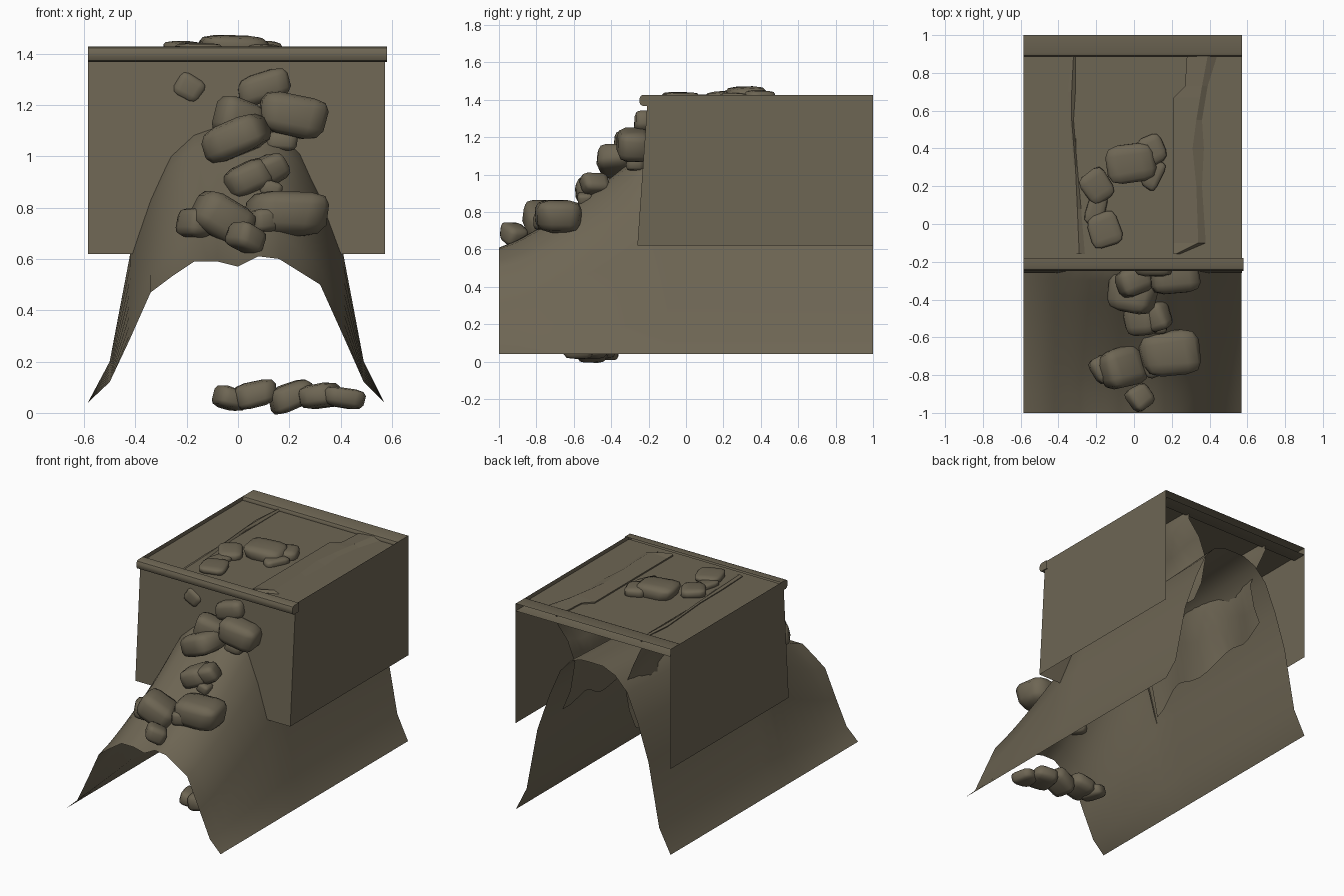
import bpy, bmesh, math, random
from mathutils import Vector, Euler

random.seed(4)
if "Cube" in bpy.data.objects:
    bpy.data.objects.remove(bpy.data.objects["Cube"])

STONE = (0.155, 0.132, 0.088, 1)
stone = bpy.data.materials.new("brown_stone")
stone.use_nodes = True
stone.diffuse_color = STONE
bsdf = stone.node_tree.nodes["Principled BSDF"]
bsdf.inputs["Base Color"].default_value = STONE
bsdf.inputs["Roughness"].default_value = 0.9


def finish(name, bm, smooth=None):
    mesh = bpy.data.meshes.new(name)
    bm.to_mesh(mesh)
    bm.free()
    obj = bpy.data.objects.new(name, mesh)
    bpy.context.collection.objects.link(obj)
    mesh.materials.append(stone)
    if smooth:
        bpy.ops.object.select_all(action="DESELECT")
        obj.select_set(True)
        bpy.context.view_layer.objects.active = obj
        bpy.ops.object.shade_smooth_by_angle(angle=math.radians(smooth))
    return obj


def sheet(name, rows, smooth=None, capped=False):
    """Skin a grid of points, optionally closing its first and last rows."""
    bm = bmesh.new()
    grid = [[bm.verts.new(p) for p in row] for row in rows]
    for a, b in zip(grid, grid[1:]):
        for i in range(len(a) - 1):
            bm.faces.new((a[i], a[i + 1], b[i + 1], b[i]))
    if capped:
        bm.faces.new(grid[0][::-1])
        bm.faces.new(grid[-1])
    return finish(name, bm, smooth)


def lerp_table(table, x, column):
    for a, b in zip(table, table[1:]):
        if x <= b[0]:
            t = (x - a[0]) / (b[0] - a[0])
            return a[column] + t * (b[column] - a[column])
    return table[-1][column]


# Arched mound: x, height at the front edge, height under the block
ARCH = [(-.585, .04, .04), (-.5, .12, .2), (-.42, .29, .62), (-.34, .47, .85),
        (-.26, .53, 1.02), (-.17, .59, 1.1), (-.08, .59, 1.13), (0, .57, 1.13),
        (.08, .61, 1.13), (.16, .6, 1.11), (.24, .55, 1.03), (.32, .5, .86),
        (.41, .3, .62), (.49, .12, .2), (.57, .04, .04)]


def mound_height(x, y):
    t = min(1, (y + 1) / .78) ** 1.25
    low, high = lerp_table(ARCH, x, 1), lerp_table(ARCH, x, 2)
    crest = .05 * max(0, y) * max(0, 1 - (x / .4) ** 2)
    return low + (high - low) * t + crest


depths = [-1 + i * .1 for i in range(21)]
sheet("mound", [[(p[0], y, mound_height(p[0], y)) for p in ARCH]
                for y in depths], 50)

# Block: thin walls, front wall cut along the mound
LEFT, RIGHT, BASE, ROOF, TOP = -.585, .572, .62, 1.4, 1.427


def wall_y(z):
    return -.26 + (z - BASE) * .07


columns = [LEFT + i * (RIGHT - LEFT) / 46 for i in range(47)]
front = []
for x in columns:
    bottom = max(BASE, mound_height(x, -.25) - .03)
    front.append([(x, wall_y(z), z) for z in (bottom, ROOF)])
sheet("front_wall", front)

for name, x in (("side_wall_west", LEFT), ("side_wall_east", RIGHT)):
    sheet(name, [[(x, wall_y(BASE), BASE), (x, wall_y(TOP), TOP)],
                 [(x, 1, BASE), (x, 1, TOP)]])

sheet("roof", [[(LEFT, y, ROOF), (RIGHT, y, ROOF)] for y in (-.21, .92)])


# Rounded lips along the front and back of the roof
def lip(name, y0, y1, drop, overhang):
    profile = [(y1, TOP), (y0, TOP)]
    for i in range(1, 6):
        a = math.pi * i / 5
        profile.append((y0 - .02 * math.sin(a),
                        TOP - drop / 2 + drop / 2 * math.cos(a)))
    profile.append((y1, TOP - drop))
    sheet(name, [[(x, y, z) for y, z in profile]
                 for x in (LEFT, RIGHT + overhang)], 35, True)


lip("front_lip", -.23, -.18, .06, .008)
lip("back_lip", .905, 1, .05, 0)


# Ragged rock curtains from the roof down through the tunnel, waving in depth
def curtain(name, path, phase):
    rows = []
    for i in range(17):
        y = -.16 + i * .068
        row = []
        for k, (x, z) in enumerate(path):
            wave = math.sin(y * 9 + phase + k * .8)
            row.append((x + (.03 * wave if k else 0), y,
                        z + (.04 * math.sin(y * 13 + k + phase) if k else 0)
                        + (.14 * (y - .4) if k == len(path) - 1 else 0)))
        rows.append(row)
    sheet(name, rows, 60)


curtain("rock_curtain_east", [(.32, 1.403), (.31, 1.32), (.25, 1.2),
                              (.21, 1.08), (.24, .92), (.28, .73)], 0)
curtain("rock_curtain_west", [(-.31, 1.403), (-.29, 1.32), (-.23, 1.2),
                              (-.2, 1.08), (-.25, .92), (-.3, .71)], 2)


# Raised ragged slabs on the roof: left edge, ridge, right edge, depth
def roof_slab(name, path, height):
    rows = []
    for x0, x1, x2, y in path:
        rows.append([(x0, y, ROOF), (x0, y, ROOF + height / 2),
                     (x1, y, ROOF + height), (x2, y, ROOF + .001)])
    sheet(name, rows)


roof_slab("roof_crack_west", [(-.31, -.29, -.26, -.16), (-.32, -.3, -.28, .08),
                              (-.32, -.31, -.3, .3), (-.34, -.33, -.32, .55),
                              (-.35, -.33, -.31, .7), (-.33, -.32, -.31, .9)],
          .012)
roof_slab("roof_crack_east", [(.21, .22, .24, -.16), (.21, .34, .38, -.1),
                              (.21, .33, .36, .2), (.21, .31, .37, .4),
                              (.21, .33, .36, .55), (.21, .35, .38, .67),
                              (.27, .36, .39, .73), (.28, .39, .44, .89)],
          .018)


# Boulders: well rounded, tapered and jittered blocks
def boulder(name, place, size, turn=(0, 0, 0)):
    bm = bmesh.new()
    bmesh.ops.create_cube(bm, size=1)
    for v in bm.verts:
        v.co = [c * random.uniform(.82, 1.1) for c in v.co]
    bmesh.ops.bevel(bm, geom=bm.edges[:], offset=.26, segments=2,
                    profile=.5, affect="EDGES")
    spin = Euler([math.radians(a) for a in turn]).to_matrix()
    for v in bm.verts:
        v.co = spin @ Vector(c * s for c, s in zip(v.co, size)) + Vector(place)
    finish(name, bm, 60)


SLOPE = [
    ((.185, -.69, .775), (.32, .25, .18), (0, 4, 8)),
    ((-.06, -.76, .76), (.23, .22, .17), (0, 30, 15)),
    ((-.17, -.77, .74), (.11, .15, .12), (0, 10, 30)),
    ((.03, -.92, .68), (.13, .13, .11), (0, 20, 35)),
    ((.1, -.76, .75), (.11, .12, .1), (0, 0, 20)),
    ((.04, -.5, .91), (.19, .18, .13), (0, -25, 10)),
    ((.13, -.49, .95), (.11, .14, .12), (0, -30, 20)),
    ((.13, -.54, .87), (.08, .08, .07), (0, 20, 0)),
    ((-.01, -.37, 1.07), (.28, .2, .15), (0, -25, -10)),
    ((.0, -.3, 1.15), (.19, .16, .15), (0, 15, 20)),
    ((.21, -.28, 1.16), (.26, .18, .17), (0, 12, 5)),
    ((.1, -.22, 1.27), (.21, .13, .12), (0, -15, 0)),
    ((.17, -.27, 1.06), (.12, .1, .07), (0, 5, 0)),
    ((-.19, -.2, 1.27), (.11, .06, .1), (0, 30, 0)),
]
ROOF_ROCKS = [
    ((-.01, .33, 1.42), (.27, .22, .1), (0, 0, 8)),
    ((.1, .39, 1.415), (.13, .16, .07), (0, 0, 25)),
    ((.1, .26, 1.405), (.09, .16, .06), (0, 0, -25)),
    ((-.2, .2, 1.415), (.16, .17, .06), (5, 0, 35)),
    ((-.2, .08, 1.41), (.1, .18, .04), (0, 0, -15)),
    ((-.16, -.03, 1.415), (.17, .18, .05), (0, 0, 20)),
]
GROUND = [
    ((-.03, -.45, .055), (.13, .17, .09), (0, 15, 20)),
    ((.07, -.47, .07), (.18, .19, .1), (0, -12, 0)),
    ((.21, -.5, .065), (.18, .17, .1), (0, -20, 10)),
    ((.32, -.53, .065), (.17, .2, .1), (0, -8, -15)),
    ((.41, -.58, .06), (.17, .16, .08), (0, 8, 10)),
]
for label, group in (("slope_boulder", SLOPE), ("roof_boulder", ROOF_ROCKS),
                     ("ground_boulder", GROUND)):
    for i, spec in enumerate(group):
        boulder(f"{label}_{i + 1}", *spec)
